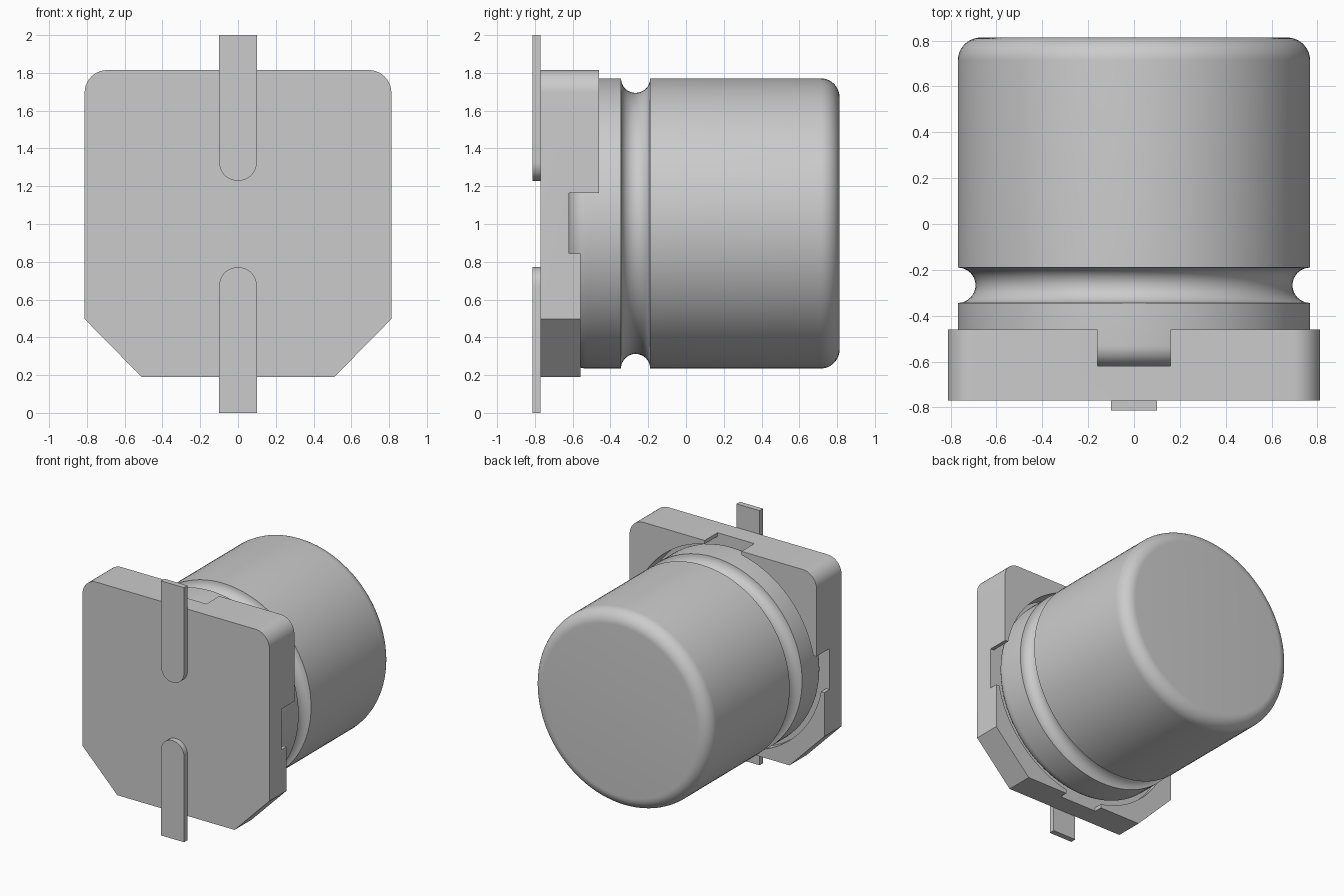
import bpy, bmesh, math
from mathutils import Matrix, Vector

cube = bpy.data.objects.get("Cube")
if cube:
    bpy.data.objects.remove(cube, do_unlink=True)

grey = bpy.data.materials.new("plain grey")
grey.use_nodes = True
colour = (0.6, 0.6, 0.6, 1)
grey.diffuse_color = colour
grey.node_tree.nodes["Principled BSDF"].inputs["Base Color"].default_value = colour

MID = 1.003      # height of the can axis
FLOOR = -0.62    # bottom of the seat in the base


def finish(bm, name):
    bmesh.ops.recalc_face_normals(bm, faces=bm.faces)
    mesh = bpy.data.meshes.new(name)
    bm.to_mesh(mesh)
    bm.free()
    obj = bpy.data.objects.new(name, mesh)
    bpy.context.collection.objects.link(obj)
    mesh.materials.append(grey)
    return obj


def smooth(obj):
    bpy.ops.object.select_all(action='DESELECT')
    obj.select_set(True)
    bpy.context.view_layer.objects.active = obj
    bpy.ops.object.shade_smooth_by_angle(angle=math.radians(30))


def arc(a, b, radius, start, end, steps):
    angles = [math.radians(start + (end - start) * i / steps) for i in range(steps + 1)]
    return [(a + radius * math.cos(t), b + radius * math.sin(t)) for t in angles]


def prism(name, outline, y0, y1):
    """Extrude an x-z outline along y."""
    bm = bmesh.new()
    face = bm.faces.new([bm.verts.new((x, y0, z)) for x, z in outline])
    new = bmesh.ops.extrude_face_region(bm, geom=[face])["geom"]
    verts = [v for v in new if isinstance(v, bmesh.types.BMVert)]
    bmesh.ops.translate(bm, verts=verts, vec=(0, y1 - y0, 0))
    return finish(bm, name)


def box(name, x, z0, z1, y0, y1):
    return prism(name, [(-x, z0), (x, z0), (x, z1), (-x, z1)], y0, y1)


# Base plate: rounded top corners, chamfered bottom corners
right = [(0.51, 0.19), (0.812, 0.497)] + arc(0.692, 1.695, 0.12, 0, 90, 10)
base = prism("base_plate", right + [(-x, z) for x, z in reversed(right)], -0.77, -0.46)

# Round seat, four notches and the lower step are cut from the base
cutters = [
    prism("seat_cutter", arc(0, MID, 0.8, 0, 360, 96)[:-1], FLOOR, 0),
    box("side_notch_cutter", 1, MID - 0.16, MID + 0.16, FLOOR, 0),
    box("end_notch_cutter", 0.16, 0, 2, FLOOR, 0),
    box("step_cutter", 1, 0, MID, -0.558, 0),
]
for cutter in cutters:
    cutter.hide_render = True
    cut = base.modifiers.new(cutter.name, 'BOOLEAN')
    cut.object = cutter
    cut.solver = 'EXACT'
bpy.context.view_layer.update()
graph = bpy.context.evaluated_depsgraph_get()
result = bpy.data.meshes.new_from_object(base.evaluated_get(graph))
base.modifiers.clear()
base.data = result
for cutter in cutters:
    bpy.data.objects.remove(cutter, do_unlink=True)
smooth(base)

# Can: profile of (radius, y) with rounded rims and a crimped groove, spun about y
R = 0.768
profile = [(0, FLOOR)] + arc(R - 0.09, FLOOR + 0.09, 0.09, -90, 0, 8)
profile += arc(R, -0.267, 0.077, 270, 90, 16)
profile += arc(R - 0.1, 0.713, 0.1, 0, 90, 10) + [(0, 0.813)]
bm = bmesh.new()
verts = [bm.verts.new((r, y, MID)) for r, y in profile]
edges = [bm.edges.new(pair) for pair in zip(verts, verts[1:])]
bmesh.ops.spin(bm, geom=verts + edges, cent=(0, 0, MID), axis=(0, 1, 0),
               angle=math.tau, steps=96, use_duplicate=False)
bmesh.ops.remove_doubles(bm, verts=bm.verts, dist=0.0005)
smooth(finish(bm, "can"))

# Two flat leads with rounded inner ends
tip = arc(0, 0.672, 0.1, 0, 180, 16)
lower = [(-0.1, 0), (0.1, 0)] + tip
smooth(prism("lower_lead", lower, -0.813, -0.77))
smooth(prism("upper_lead", [(x, 2 - z) for x, z in lower], -0.813, -0.77))
